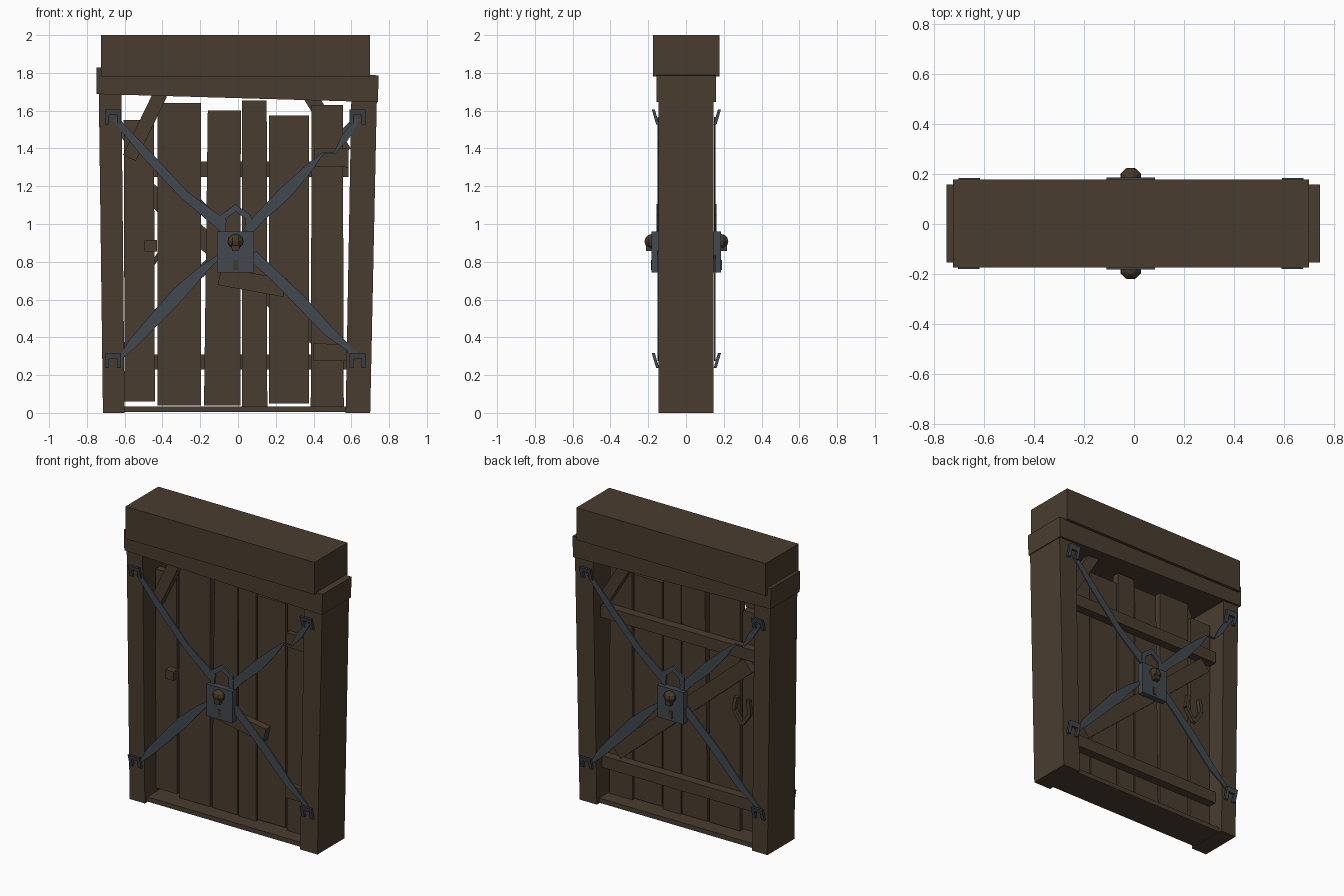
import bpy, bmesh, math
from mathutils import Vector, Matrix


def material(name, rgb):
    m = bpy.data.materials.new(name)
    m.diffuse_color = (*rgb, 1)
    return m


WOOD = material("dark_wood", (0.068, 0.046, 0.028))
IRON = material("grey_iron", (0.052, 0.066, 0.078))
BRONZE = material("dark_bronze", (0.062, 0.040, 0.020))

# half turn that carries front fittings to the back
TURN = Matrix.Translation((-0.026, 0.004, 0)) @ Matrix.Rotation(math.pi, 4, 'Z')


def finish(bm, name, mat, both=False):
    bmesh.ops.recalc_face_normals(bm, faces=bm.faces)
    me = bpy.data.meshes.new(name)
    bm.to_mesh(me)
    bm.free()
    me.materials.append(mat)
    ob = bpy.data.objects.new(name, me)
    bpy.context.collection.objects.link(ob)
    if both:
        back = bpy.data.objects.new(name + "_back", me)
        back.matrix_world = TURN
        bpy.context.collection.objects.link(back)
    return ob


def prism(name, pts, y0, y1, mat=WOOD, both=False):
    """Outline in x,z extruded from y0 to y1."""
    bm = bmesh.new()
    a = [bm.verts.new((x, y0, z)) for x, z in pts]
    b = [bm.verts.new((x, y1, z)) for x, z in pts]
    n = len(pts)
    bm.faces.new(a)
    bm.faces.new(b)
    for i in range(n):
        j = (i + 1) % n
        bm.faces.new((a[i], a[j], b[j], b[i]))
    return finish(bm, name, mat, both)


def box(name, x0, x1, z0, z1, y0, y1, mat=WOOD, both=False):
    return prism(name, [(x0, z0), (x1, z0), (x1, z1), (x0, z1)], y0, y1, mat, both)


def bar(name, p, q, width, y0, y1):
    """Straight board between two x,z points."""
    p, q = Vector(p), Vector(q)
    d = (q - p).normalized()
    s = Vector((-d.y, d.x)) * width / 2
    return prism(name, [p - s, q - s, q + s, p + s], y0, y1)


def strap(name, path, y0, y1):
    """Ribbon through (x, z, width) points."""
    bm = bmesh.new()
    rings = []
    for i, (x, z, w) in enumerate(path):
        a, b = path[max(i - 1, 0)], path[min(i + 1, len(path) - 1)]
        s = Vector((a[1] - b[1], b[0] - a[0])).normalized() * w / 2
        rings.append([bm.verts.new((x + k * s.x, y, z + k * s.y))
                      for k, y in ((1, y0), (-1, y0), (-1, y1), (1, y1))])
    for r, t in zip(rings, rings[1:]):
        for i in range(4):
            j = (i + 1) % 4
            bm.faces.new((r[i], r[j], t[j], t[i]))
    bm.faces.new(rings[0])
    bm.faces.new(rings[-1])
    return finish(bm, name, IRON, True)


# Frame: posts, sill, sagging header and top beam
prism("left_post", [(-0.715, 0), (-0.60, 0), (-0.617, 1.70), (-0.737, 1.70)], -0.145, 0.145)
prism("right_post", [(0.57, 0), (0.70, 0), (0.735, 1.66), (0.60, 1.66)], -0.145, 0.145)
box("sill", -0.70, 0.69, 0.004, 0.035, -0.12, 0.12)
prism("header", [(-0.748, 1.688), (0.74, 1.645), (0.745, 1.787), (-0.75, 1.828)], -0.155, 0.158)
box("top_beam", -0.725, 0.70, 1.78, 2.0, -0.175, 0.178)

# Uneven door planks: left, right at bottom, left, right at top, bottom, top
PLANKS = [(-0.60, -0.44, -0.605, -0.445, 0.06, 1.55),
          (-0.425, -0.195, -0.425, -0.195, 0.04, 1.64),
          (-0.18, 0.012, -0.16, 0.015, 0.04, 1.60),
          (0.02, 0.155, 0.02, 0.152, 0.035, 1.655),
          (0.165, 0.375, 0.165, 0.375, 0.05, 1.575),
          (0.385, 0.56, 0.39, 0.555, 0.035, 1.63)]
for i, (a, b, c, d, z0, z1) in enumerate(PLANKS):
    prism(f"plank_{i + 1}", [(a, z0), (b, z0), (d, z1), (c, z1)], -0.025, 0.025)

# Rear rails and diagonal brace
box("upper_rail", -0.60, 0.585, 1.25, 1.33, 0.025, 0.085)
box("lower_rail", -0.60, 0.575, 0.23, 0.31, 0.025, 0.085)
bar("diagonal_brace", (0.47, 0.36), (-0.52, 1.21), 0.10, 0.025, 0.08)

# Corner struts, patches and a loose board
bar("left_strut", (-0.575, 1.35), (-0.41, 1.69), 0.075, -0.075, -0.025)
bar("right_strut", (0.565, 1.38), (0.375, 1.69), 0.075, 0.025, 0.075)
prism("upper_patch", [(0.405, 1.305), (0.585, 1.30), (0.585, 1.40), (0.405, 1.40)], -0.06, -0.02)
prism("lower_patch", [(0.40, 0.275), (0.575, 0.275), (0.575, 0.36), (0.40, 0.37)], -0.06, -0.02)
prism("loose_board", [(-0.108, 0.677), (0.24, 0.614), (0.262, 0.709), (-0.088, 0.767)], -0.075, -0.025)

# Latch block in front, pointed pull at the rear
box("latch_block", -0.495, -0.43, 0.855, 0.915, -0.08, -0.02)
PULL = [(-0.50, 0.96), (-0.515, 0.87), (-0.455, 0.785), (-0.395, 0.87), (-0.41, 0.96)]
for i, (p, q) in enumerate(zip(PULL, PULL[1:])):
    bar(f"pull_{i + 1}", p, q, 0.024, 0.03, 0.055)

# Crossed iron straps on both sides
strap("upper_left_strap", [(-0.65, 1.556, 0.03), (-0.495, 1.38, 0.05),
                           (-0.283, 1.153, 0.048), (-0.077, 0.99, 0.065)], -0.152, -0.143)
strap("lower_left_strap", [(-0.63, 0.28, 0.015), (-0.56, 0.365, 0.05), (-0.44, 0.495, 0.065),
                           (-0.31, 0.635, 0.075), (-0.19, 0.755, 0.045), (-0.10, 0.83, 0.02)], -0.152, -0.143)
strap("upper_right_strap", [(0.05, 0.96, 0.05), (0.12, 1.04, 0.055), (0.25, 1.165, 0.07),
                            (0.37, 1.29, 0.045), (0.45, 1.375, 0.01), (0.51, 1.375, 0.01),
                            (0.565, 1.455, 0.04), (0.637, 1.56, 0.025)], -0.152, -0.143)
strap("lower_right_strap", [(0.075, 0.835, 0.06), (0.20, 0.72, 0.055), (0.325, 0.598, 0.065),
                            (0.484, 0.428, 0.055), (0.632, 0.305, 0.02)], -0.152, -0.143)

# Staples holding the strap ends, leaning outward at the top
for side, x in (("left", -0.662), ("right", 0.633)):
    for level, z in (("lower", 0.237), ("upper", 1.527)):
        outline = [(x - 0.043, z), (x - 0.020, z), (x - 0.022, z + 0.05), (x + 0.022, z + 0.05),
                   (x + 0.020, z), (x + 0.043, z), (x + 0.043, z + 0.08), (x - 0.043, z + 0.08)]
        ob = prism(f"{level}_{side}_staple", outline, -0.158, -0.142, IRON, True)
        for v in ob.data.vertices:
            v.co.y -= (v.co.z - z) * 0.29

# Padlock: body, pointed shackle, keyhole
box("lock_body", -0.11, 0.085, 0.742, 0.96, -0.182, -0.140, IRON, True)
prism("shackle", [(-0.098, 0.95), (-0.068, 0.95), (-0.064, 1.03), (-0.013, 1.065), (0.038, 1.03),
                  (0.042, 0.95), (0.072, 0.95), (0.070, 1.045), (-0.013, 1.105), (-0.096, 1.045)],
      -0.157, -0.143, IRON, True)
box("keyhole", -0.026, 0.001, 0.757, 0.81, -0.186, -0.180, BRONZE, True)

# Faceted boss with a narrower lower part
bm = bmesh.new()
bmesh.ops.create_uvsphere(bm, u_segments=8, v_segments=6, radius=1)
bmesh.ops.transform(bm, matrix=Matrix.Translation((-0.013, -0.182, 0.908)) @
                    Matrix.Diagonal((0.045, 0.041, 0.039, 1)) @ Matrix.Rotation(math.pi / 8, 4, 'Z'),
                    verts=bm.verts)
finish(bm, "lock_boss", BRONZE, True)
prism("boss_lower", [(-0.032, 0.856), (0.006, 0.856), (0.010, 0.91), (-0.036, 0.91)],
      -0.212, -0.18, BRONZE, True)
